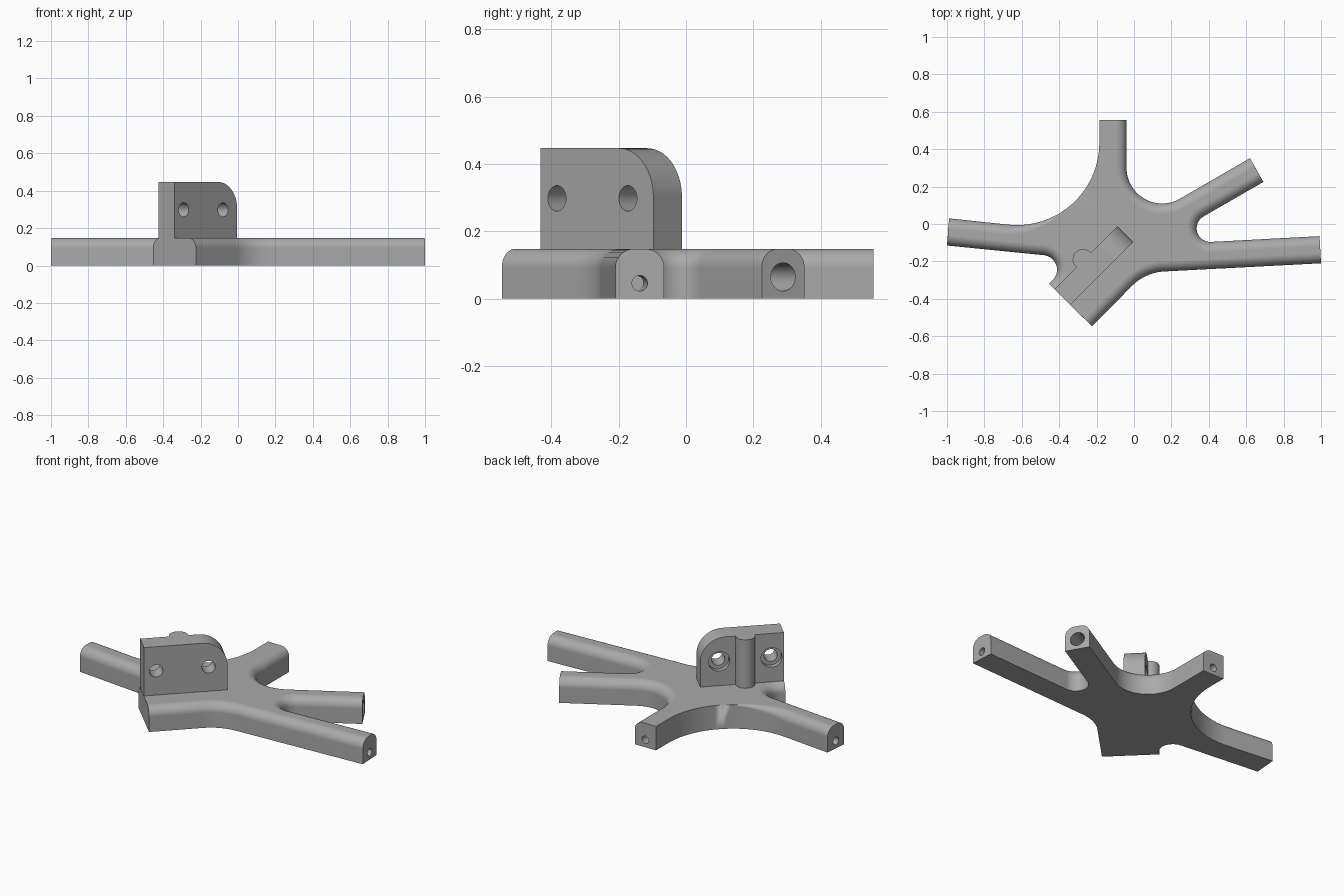
import bpy, bmesh, math
from mathutils import Vector, Matrix

if "Cube" in bpy.data.objects:
    bpy.data.objects.remove(bpy.data.objects["Cube"], do_unlink=True)

HEIGHT, EDGE = 0.148, 0.055

grey = bpy.data.materials.new("plain grey")
grey.use_nodes = True
colour = (0.4, 0.4, 0.4, 1)
grey.diffuse_color = colour
grey.node_tree.nodes["Principled BSDF"].inputs["Base Color"].default_value = colour


def make_object(name, bm):
    bmesh.ops.remove_doubles(bm, verts=bm.verts, dist=1e-5)
    bmesh.ops.recalc_face_normals(bm, faces=bm.faces)
    mesh = bpy.data.meshes.new(name)
    bm.to_mesh(mesh)
    bm.free()
    mesh.materials.append(grey)
    obj = bpy.data.objects.new(name, mesh)
    bpy.context.collection.objects.link(obj)
    return obj


def cylinder(start, end, radius, segments=32):
    start, end = Vector(start), Vector(end)
    axis = end - start
    bm = bmesh.new()
    turn = axis.to_track_quat('Z', 'Y').to_matrix().to_4x4()
    bmesh.ops.create_cone(bm, cap_ends=True, segments=segments, radius1=radius, radius2=radius,
                          depth=axis.length, matrix=Matrix.Translation((start + end) / 2) @ turn)
    return make_object("helper_cylinder", bm)


def combine(obj, tool, operation):
    tool.hide_render = True
    mod = obj.modifiers.new(operation, 'BOOLEAN')
    mod.operation, mod.object, mod.solver = operation, tool, 'EXACT'
    bpy.context.view_layer.objects.active = obj
    bpy.ops.object.modifier_apply(modifier=mod.name)
    bpy.data.objects.remove(tool, do_unlink=True)


def finish(obj):
    bpy.ops.object.select_all(action='DESELECT')
    obj.select_set(True)
    bpy.context.view_layer.objects.active = obj
    bpy.ops.object.shade_smooth_by_angle(angle=math.radians(30))
    mod = obj.modifiers.new("flat_tops", 'WEIGHTED_NORMAL')
    mod.keep_sharp = True


def round_corner(prev, corner, nxt, radius, steps=16):
    """Points of a tangent arc, each with its outward normal (outline runs anticlockwise)."""
    a, b = (prev - corner).normalized(), (nxt - corner).normalized()
    half = a.angle(b) / 2
    centre = corner + (a + b).normalized() * (radius / math.sin(half))
    first = corner + a * (radius / math.tan(half)) - centre
    last = corner + b * (radius / math.tan(half)) - centre
    sweep = first.angle_signed(last)
    for i in range(steps + 1):
        arm = Matrix.Rotation(-sweep * i / steps, 2) @ first
        yield centre + arm, -arm.normalized(), i / steps


# Outline: end corners come in pairs, each pair followed by a rounded junction
outline = [
    (1.0, -0.21, 0), (0.992, -0.065, 0), (0.107, -0.112, 0.073),     # right-hand arm
    (0.692, 0.225, 0), (0.62, 0.352, 0), (-0.04, -0.03, 0.19),       # slanted arm
    (-0.04, 0.557, 0), (-0.185, 0.557, 0), (-0.185, -0.055, 0.44),   # back arm
    (-0.988, 0.03, 0), (-1.0, -0.115, 0), (-0.318, -0.183, 0.078),   # left-hand arm
    (-0.455, -0.32, 0), (-0.225, -0.547, 0), (0.061, -0.259, 0.26),  # mounting stub
]
corners = [Vector(p[:2]) for p in outline]
n = len(corners)
rim = []  # position, outward normal, edge radius
for i, (corner, spec) in enumerate(zip(corners, outline)):
    prev, nxt = corners[i - 1], corners[(i + 1) % n]
    if spec[2]:
        for pos, normal, t in round_corner(prev, corner, nxt, spec[2]):
            # The rounded edge fades in along the large curve
            fade = min(1, max(0, (t - 0.55) / 0.45)) if i == 8 else 1
            rim.append((pos, normal, EDGE * fade))
    else:
        side = (corner - prev) if i % 3 == 0 else (nxt - corner)
        normal = Vector((side.y, -side.x)).normalized()
        rim.append((corner, normal, 0 if i == 7 else EDGE))

# Base body with rounded upper edges
bm = bmesh.new()
rings = [[bm.verts.new((p.x, p.y, 0)) for p, _, _ in rim]]
STEPS = 8
for k in range(STEPS + 1):
    angle = math.pi / 2 * k / STEPS
    ring = []
    for p, normal, r in rim:
        q = p - normal * r * (1 - math.cos(angle))
        ring.append(bm.verts.new((q.x, q.y, HEIGHT - r + r * math.sin(angle))))
    rings.append(ring)
count = len(rim)
for low, high in zip(rings, rings[1:]):
    for i in range(count):
        j = (i + 1) % count
        bm.faces.new((low[i], low[j], high[j], high[i]))
bm.faces.new(rings[0][::-1])
bm.faces.new(rings[-1])
base = make_object("branched_base", bm)

# Bores in the arm ends
for i, radius, z in ((0, 0.023, 0.046), (3, 0.042, 0.065), (6, 0.023, 0.046), (9, 0.023, 0.046)):
    a, b = corners[i], corners[i + 1]
    mid = (a + b) / 2
    out = Vector((b.y - a.y, a.x - b.x)).normalized()
    combine(base, cylinder((*(mid + out * 0.05), z), (*(mid - out * 0.2), z), radius), 'DIFFERENCE')
finish(base)

# Upright bracket plate with one rounded top corner
LENGTH, THICK, TOP, ROUND = 0.475, 0.12, 0.447, 0.145
profile = [(0, HEIGHT), (LENGTH, HEIGHT)]
for i in range(17):
    a = math.pi / 2 * i / 16
    profile.append((LENGTH - ROUND + ROUND * math.cos(a), TOP - ROUND + ROUND * math.sin(a)))
profile.append((0, TOP))
bm = bmesh.new()
face = bm.faces.new([bm.verts.new((u, 0, z)) for u, z in profile])
extruded = bmesh.ops.extrude_face_region(bm, geom=[face])["geom"]
bmesh.ops.translate(bm, vec=(0, -THICK, 0),
                    verts=[g for g in extruded if isinstance(g, bmesh.types.BMVert)])
bracket = make_object("mounting_bracket", bm)

# Vertical rib on the back of the bracket, then counterbored screw holes
combine(bracket, cylinder((0.22, 0.005, HEIGHT), (0.22, 0.005, TOP), 0.055), 'UNION')
for u in (0.07, 0.368):
    combine(bracket, cylinder((u, -0.2, 0.298), (u, 0.1, 0.298), 0.038), 'DIFFERENCE')
    combine(bracket, cylinder((u, -0.03, 0.298), (u, 0.1, 0.298), 0.06), 'DIFFERENCE')
bracket.location = (-0.425, -0.348, 0)
bracket.rotation_euler = (0, 0, math.pi / 4)
finish(bracket)
